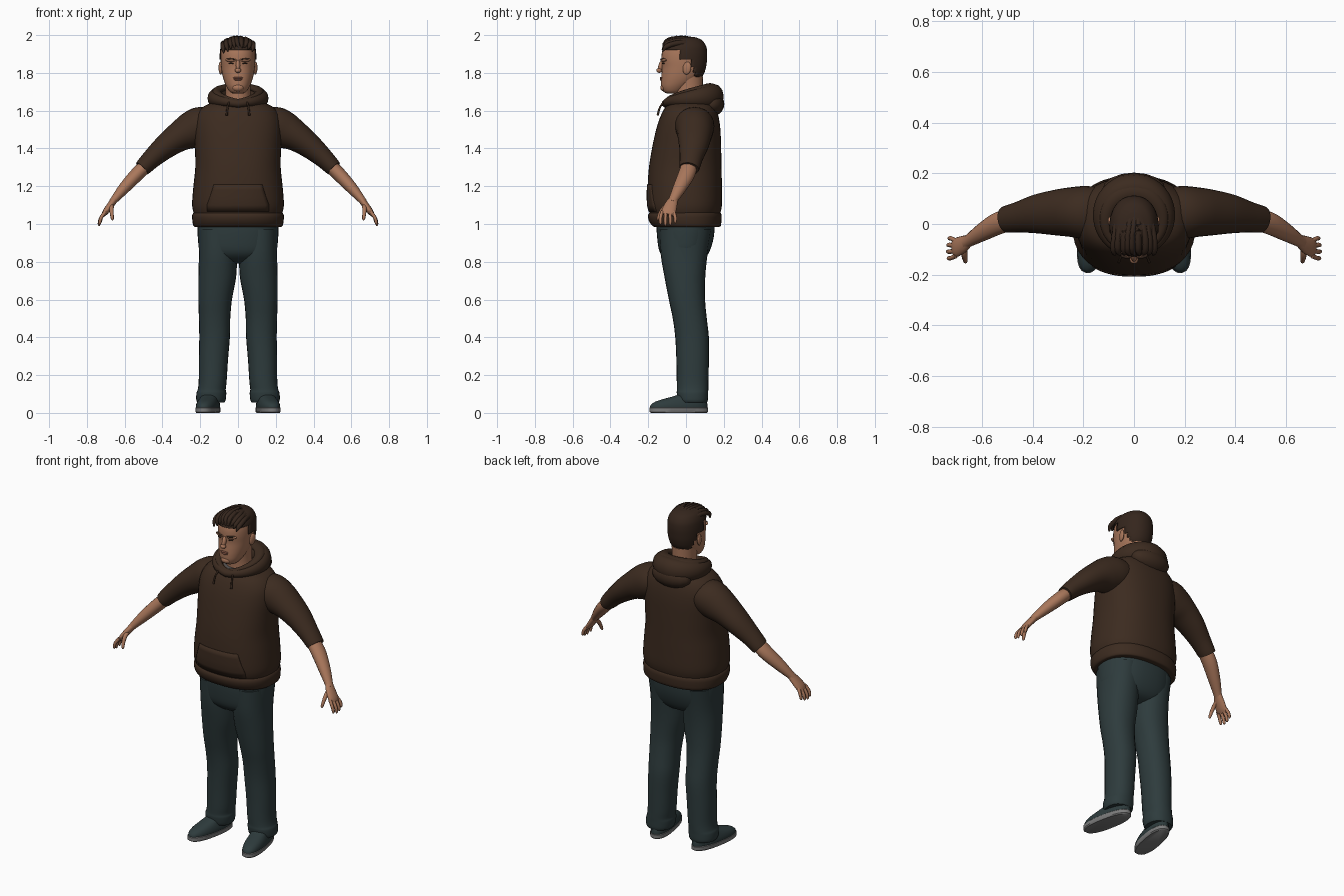
import bpy, bmesh, math, random
from mathutils import Vector, Matrix

random.seed(4)
cube = bpy.data.objects.get("Cube")
if cube:
    bpy.data.objects.remove(cube, do_unlink=True)


def material(name, r, g, b):
    m = bpy.data.materials.new(name)
    m.use_nodes = True
    m.diffuse_color = (r, g, b, 1)
    node = m.node_tree.nodes["Principled BSDF"]
    node.inputs["Base Color"].default_value = (r, g, b, 1)
    node.inputs["Roughness"].default_value = 0.8
    return m


SKIN = material("skin", 0.40, 0.185, 0.105)
LIP = material("lips", 0.28, 0.11, 0.07)
HAIR = material("dark_hair", 0.035, 0.019, 0.012)
HOODIE = material("brown_fabric", 0.045, 0.024, 0.014)
PANTS = material("dark_teal_fabric", 0.027, 0.044, 0.046)
SHIRT = material("grey_shirt", 0.08, 0.075, 0.075)
SOLE = material("grey_rubber", 0.2, 0.2, 0.2)


def finish(name, bm, mat, mirror=False, angle=50):
    bmesh.ops.recalc_face_normals(bm, faces=bm.faces)
    me = bpy.data.meshes.new(name)
    bm.to_mesh(me)
    bm.free()
    me.materials.append(mat)
    me.shade_smooth()
    me.set_sharp_from_angle(angle=math.radians(angle))
    ob = bpy.data.objects.new(name, me)
    bpy.context.collection.objects.link(ob)
    if mirror:
        ob.modifiers.new("mirror", 'MIRROR').use_mirror_merge = False
    return ob


def smooth_rows(rows, steps):
    """Catmull-Rom interpolation through rows of numbers."""
    out = []
    for i in range(len(rows) - 1):
        p0, p1 = rows[max(i - 1, 0)], rows[i]
        p2, p3 = rows[i + 1], rows[min(i + 2, len(rows) - 1)]
        for s in range(steps):
            t = s / steps
            out.append([0.5 * (2 * b + (c - a) * t + (2 * a - 5 * b + 4 * c - d) * t * t
                               + (3 * b - a - 3 * c + d) * t ** 3)
                        for a, b, c, d in zip(p0, p1, p2, p3)])
    return out + [list(rows[-1])]


def skin_rings(bm, rings, closed=False):
    n = len(rings[0])
    pairs = list(zip(rings, rings[1:])) + ([(rings[-1], rings[0])] if closed else [])
    for a, b in pairs:
        for j in range(n):
            bm.faces.new((a[j], a[(j + 1) % n], b[(j + 1) % n], b[j]))
    if not closed:
        bm.faces.new(rings[0])
        bm.faces.new(rings[-1])


def loft(name, rows, mat, n=24, steps=4, power=2.0, along=False, mirror=False,
         keep=None, matrix=None, angle=50):
    """Rows are x, y, z, radius_u, radius_v; level rings, or rings across the path."""
    rows = smooth_rows(rows, steps)
    pts = [Vector(r[:3]) for r in rows]
    bm, rings = bmesh.new(), []
    for i, r in enumerate(rows):
        u, v = Vector((1, 0, 0)), Vector((0, 1, 0))
        if along:
            t = (pts[min(i + 1, len(pts) - 1)] - pts[max(i - 1, 0)]).normalized()
            u = (v - t * v.dot(t)).normalized()
            v = t.cross(u)
        ring = []
        for j in range(n):
            c, s = math.cos(math.tau * j / n), math.sin(math.tau * j / n)
            c = math.copysign(abs(c) ** (2 / power), c)
            s = math.copysign(abs(s) ** (2 / power), s)
            ring.append(bm.verts.new(pts[i] + u * c * max(r[3], .001) + v * s * max(r[4], .001)))
        rings.append(ring)
    skin_rings(bm, rings)
    if keep:
        drop = [f for f in bm.faces if not keep(f.calc_center_median())]
        bmesh.ops.delete(bm, geom=drop, context='FACES')
    if matrix:
        bm.transform(matrix)
    return finish(name, bm, mat, mirror, angle)


def body(rows):
    """Turn z, front y, back y, half width into loft rows."""
    return [(0, (f + b) / 2, z, w, (b - f) / 2) for z, f, b, w in rows]


def ball(name, loc, size, mat, mirror=False, rot=(0, 0, 0)):
    bm = bmesh.new()
    bmesh.ops.create_uvsphere(bm, u_segments=16, v_segments=10, radius=1)
    turn = Matrix.Rotation(rot[2], 4, 'Z') @ Matrix.Rotation(rot[1], 4, 'Y') @ Matrix.Rotation(rot[0], 4, 'X')
    bm.transform(Matrix.Translation(loc) @ turn @ Matrix.Diagonal((*size, 1)))
    return finish(name, bm, mat, mirror)


def loop_tube(name, fn, mat, n=40, m=12):
    """Closed loop; fn(sin, cos, back) gives centre, radial and vertical radius."""
    bm, rings = bmesh.new(), []
    for i in range(n):
        s, c = math.sin(math.tau * i / n), math.cos(math.tau * i / n)
        centre, rr, rz = fn(s, c, (1 + c) / 2)
        out = Vector((s, c, 0))
        rings.append([bm.verts.new(Vector(centre) + out * rr * math.cos(math.tau * k / m)
                                   + Vector((0, 0, rz * math.sin(math.tau * k / m))))
                      for k in range(m)])
    skin_rings(bm, rings, closed=True)
    return finish(name, bm, mat)


# Hoodie body, with a gathered hem
TORSO = [(1.05, -.19, .18, .232), (1.1, -.203, .19, .243), (1.2, -.203, .19, .236),
         (1.3, -.196, .188, .226), (1.4, -.18, .186, .228), (1.5, -.158, .182, .232),
         (1.57, -.135, .172, .222), (1.62, -.108, .155, .185), (1.65, -.07, .13, .12)]
loft("hoodie_body", body(TORSO), HOODIE, n=40, power=2.35)
loft("hoodie_hem", body([(.985, -.165, .175, .226), (.99, -.178, .184, .236), (1.02, -.198, .188, .242),
                         (1.05, -.2, .188, .242), (1.062, -.188, .18, .232)]), HOODIE, n=40, steps=2, power=2.35)

# Front pocket follows the body surface
TORSO_ROWS = smooth_rows(TORSO, 8)


def front_y(x, z, off):
    _, f, b, w = min(TORSO_ROWS, key=lambda r: abs(r[0] - z))
    return (f + b) / 2 - ((b - f) / 2) * (1 - (abs(x) / w) ** 2.35) ** (1 / 2.35) - off


bm, grid = bmesh.new(), []
for z, w in ((1.065, .165), (1.1, .165), (1.14, .15), (1.18, .137), (1.21, .128)):
    grid.append([bm.verts.new((w * k / 8, front_y(w * k / 8, z, .004), z)) for k in range(-8, 9)])
for a, b in zip(grid, grid[1:]):
    for j in range(16):
        bm.faces.new((a[j], a[j + 1], b[j + 1], b[j]))
pocket = finish("front_pocket", bm, HOODIE)
pocket.modifiers.new("thickness", 'SOLIDIFY').thickness = .008

# Sleeves
loft("sleeve", [(.12, .04, 1.535, .10, .075), (.19, .045, 1.52, .105, .102), (.25, .047, 1.495, .098, .098),
                (.31, .045, 1.463, .09, .08), (.38, .04, 1.413, .078, .066), (.45, .028, 1.352, .062, .053),
                (.495, .02, 1.307, .055, .046), (.508, .017, 1.294, .052, .043)],
     HOODIE, along=True, mirror=True)

# Hood, its rim and the drawstrings
loop_tube("hood", lambda s, c, b: ((.122 * s, .02 + .125 * c, 1.637 + .038 * b ** .5),
                                   .024 + .031 * b, .022 + .046 * b), HOODIE)
loop_tube("hood_rim", lambda s, c, b: ((.112 * s, .012 + .115 * c, 1.648 + .078 * b ** .6),
                                       .014 + .02 * b, .014 + .006 * b), HOODIE)
ball("hood_bag", (0, .135, 1.635), (.125, .068, .065), HOODIE)
loft("drawstring", [(.045, -.112, 1.65, .005, .005), (.055, -.137, 1.62, .005, .005),
                    (.06, -.15, 1.575, .006, .006)], HOODIE, n=8, along=True, mirror=True)
loft("shirt_collar", body([(1.6, -.08, .1, .1), (1.64, -.078, .09, .09), (1.652, -.07, .085, .082)]), SHIRT)

# Forearm, palm and fingers
loft("forearm", [(.46, .022, 1.335, .04, .034), (.53, .005, 1.268, .045, .037), (.6, -.033, 1.193, .036, .031),
                 (.652, -.066, 1.132, .025, .021), (.665, -.074, 1.115, .025, .019)],
     SKIN, n=16, along=True, mirror=True)
loft("palm", [(.65, -.064, 1.135, .023, .018), (.675, -.08, 1.1, .034, .018), (.7, -.092, 1.066, .038, .016),
              (.712, -.097, 1.048, .033, .011)], SKIN, n=16, along=True, mirror=True)
for i, reach in enumerate((.8, .95, 1, .9)):
    y = -.066 - .02 * i
    spread = (1.5 - i) * .006
    loft("finger", [(.703, y, 1.065, .0095, .0095),
                    (.703 + .024 * reach, y + spread, 1.065 - .035 * reach, .009, .009),
                    (.703 + .032 * reach, y + spread, 1.065 - .065 * reach, .008, .008),
                    (.703 + .03 * reach, y + spread, 1.065 - .075 * reach, .003, .003)],
         SKIN, n=8, steps=3, along=True, mirror=True)
loft("thumb", [(.668, -.085, 1.105, .012, .012), (.67, -.118, 1.083, .012, .012), (.668, -.138, 1.053, .01, .01),
               (.665, -.148, 1.028, .008, .008), (.664, -.15, 1.02, .003, .003)],
     SKIN, n=8, steps=3, along=True, mirror=True)

# Trousers
loft("trouser_seat", body([(1.04, -.14, .14, .2), (1.0, -.155, .152, .214), (.92, -.152, .145, .212),
                           (.85, -.138, .122, .2), (.81, -.1, .09, .15), (.79, -.05, .04, .08)]),
     PANTS, n=36, power=2.3)
loft("trouser_leg", [(.108, -.003, .97, .103, .138), (.106, -.01, .84, .101, .124), (.11, -.006, .72, .1, .108),
                     (.121, .005, .6, .089, .096), (.124, .02, .5, .083, .09), (.124, .032, .4, .081, .089),
                     (.13, .035, .28, .077, .086), (.134, .035, .17, .074, .084), (.139, .035, .125, .074, .083),
                     (.141, .034, .105, .079, .083), (.143, .036, .07, .078, .08), (.143, .038, .055, .072, .074)],
     PANTS, mirror=True, power=2.2)

# Shoes, turned slightly outward
TURN = Matrix.Translation((.14, .06, 0)) @ Matrix.Rotation(math.radians(11), 4, 'Z')
loft("shoe_sole", [(0, -.1, 0, .052, .15), (0, -.1, .006, .057, .158), (0, -.1, .026, .057, .158),
                   (0, -.1, .03, .053, .154)], SOLE, steps=1, power=2.4, mirror=True, matrix=TURN, angle=40)
loft("shoe_upper", [(0, -.1, .024, .055, .156), (0, -.098, .042, .055, .153), (0, -.087, .06, .051, .138),
                    (0, -.06, .077, .046, .11), (0, -.03, .095, .043, .078), (0, -.02, .12, .04, .062)],
     PANTS, steps=3, power=2.3, mirror=True, matrix=TURN)

# Neck and head
loft("neck", body([(1.6, -.06, .09, .08), (1.66, -.058, .085, .068), (1.72, -.062, .088, .066),
                   (1.78, -.07, .09, .07)]), SKIN)
HEAD = [(1.69, -.098, -.04, .022), (1.7, -.118, -.02, .043), (1.725, -.13, .015, .06), (1.755, -.132, .055, .073),
        (1.79, -.13, .085, .083), (1.83, -.127, .099, .089), (1.87, -.13, .104, .092), (1.91, -.127, .105, .091),
        (1.945, -.113, .098, .084), (1.968, -.085, .078, .066), (1.982, -.04, .04, .03)]
loft("head", body(HEAD), SKIN, n=32, power=2.15)
ball("nose_bridge", (0, -.132, 1.838), (.012, .014, .034), SKIN, rot=(-.3, 0, 0))
ball("nose_tip", (0, -.142, 1.813), (.017, .015, .013), SKIN)
ball("brow_ridge", (.036, -.117, 1.868), (.032, .016, .01), SKIN, True, rot=(0, 0, .25))
ball("eyebrow", (.037, -.124, 1.873), (.025, .011, .004), HAIR, True, rot=(0, -.08, .3))
ball("eye", (.036, -.12, 1.85), (.014, .006, .004), HAIR, True, rot=(0, 0, .25))
ball("upper_lip", (0, -.13, 1.774), (.026, .008, .005), LIP)
ball("lower_lip", (0, -.13, 1.765), (.022, .009, .006), LIP)
ball("chin", (0, -.118, 1.722), (.03, .018, .02), SKIN)
ball("ear", (.092, .005, 1.825), (.01, .023, .034), SKIN, True, rot=(-.15, 0, -.25))


# Short hair cap, cut along the hairline
def above_hairline(p):
    if p.y < -.03:
        return p.z > 1.925
    if p.y < .02:
        return p.z > 1.87
    return p.z > 1.87 - 2.6 * min(p.y - .02, .045)


cap = loft("hair_cap", body([(z, f - .006, b + .007, w + .005) for z, f, b, w in HEAD[:-2]]
                            + [(1.975, -.1, .082, .07), (1.99, -.05, .045, .035)]),
           HAIR, n=40, steps=6, power=2.15, keep=above_hairline)
cap.modifiers.new("thickness", 'SOLIDIFY').thickness = .006

# Longer locks combed forward over the crown
for i in range(9):
    x = (i - 4) * .018
    drop = 5 * x * x
    wob = random.uniform(-.008, .008)
    loft("hair_lock", [(x * .6, .075, 1.957 - drop, .004, .004), (x * .9, .02, 1.98 - drop, .013, .013),
                       (x + wob, -.05, 1.983 - drop, .014, .015), (x * 1.05 + wob, -.105, 1.965 - drop, .013, .013),
                       (x * 1.1 - wob, -.122, 1.935 - drop + wob, .004, .004)],
         HAIR, n=8, steps=3, along=True)
